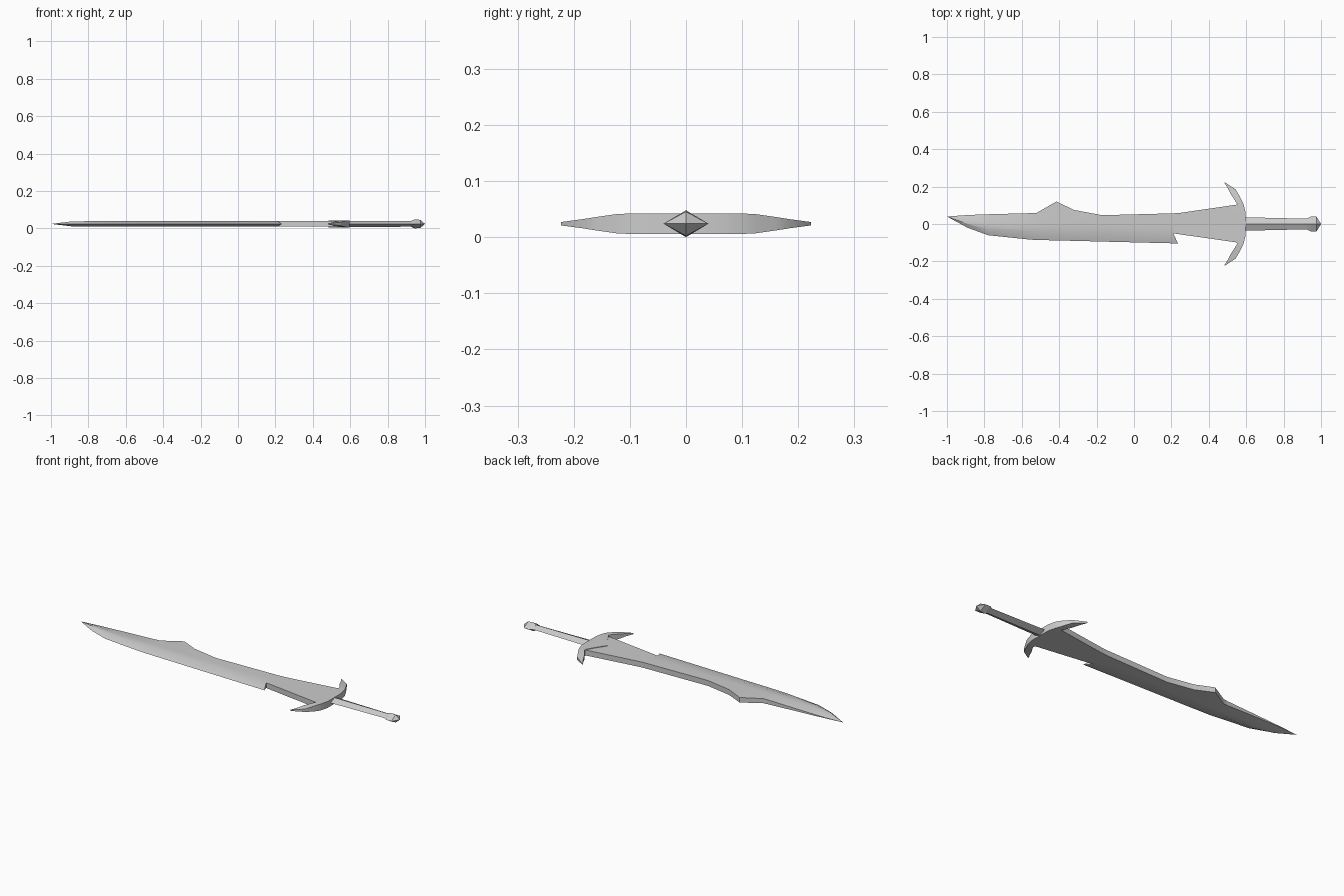
import bpy
import bmesh

cube = bpy.data.objects.get("Cube")
if cube:
    bpy.data.objects.remove(cube, do_unlink=True)

MID_Z = 0.024  # height of the flat symmetry plane

steel = bpy.data.materials.new("grey_steel")
steel.use_nodes = True
steel.diffuse_color = (0.6, 0.6, 0.6, 1)
steel.node_tree.nodes["Principled BSDF"].inputs["Base Color"].default_value = (0.6, 0.6, 0.6, 1)


def loft(name, sections, smooth=False):
    """Skin a list of equal-length closed sections, cap the ends and weld collapsed points."""
    bm = bmesh.new()
    rings = [[bm.verts.new((x, y, z + MID_Z)) for x, y, z in ring] for ring in sections]
    for a, b in zip(rings, rings[1:]):
        for i in range(len(a)):
            j = (i + 1) % len(a)
            bm.faces.new((a[i], a[j], b[j], b[i]))
    bm.faces.new(rings[0])
    bm.faces.new(rings[-1])
    bmesh.ops.remove_doubles(bm, verts=bm.verts, dist=0.0002)
    bmesh.ops.recalc_face_normals(bm, faces=bm.faces)
    mesh = bpy.data.meshes.new(name)
    bm.to_mesh(mesh)
    bm.free()
    mesh.materials.append(steel)
    obj = bpy.data.objects.new(name, mesh)
    bpy.context.collection.objects.link(obj)
    if smooth:
        bpy.ops.object.select_all(action="DESELECT")
        obj.select_set(True)
        bpy.context.view_layer.objects.active = obj
        bpy.ops.object.shade_smooth_by_angle(angle=0.5)
    return obj


def blade_section(x, spine, edge, spine_half, body_half, edge_x=None, square=False):
    """Flat spine, thick body and a ground edge; square sections keep a thick edge."""
    ridge = 0.04 * max(0, (-0.78 - x) / 0.22)
    mid = edge if square else ridge + 0.48 * (edge - ridge)
    edge_half = body_half if square else 0
    top = [
        (x, spine, spine_half),
        (x, ridge, body_half),
        (x, mid, body_half),
        (x if edge_x is None else edge_x, edge, edge_half),
    ]
    return top + [(px, py, -h) for px, py, h in reversed(top)]


# Blade: tip, hump on the back, tooth beside the notch, then square shoulder
T = 0.015
blade = [
    blade_section(-1.0, 0.04, 0.04, 0, 0),
    blade_section(-0.89, 0.048, -0.02, 0.002, 0.013),
    blade_section(-0.78, 0.052, -0.06, 0.005, T),
    blade_section(-0.55, 0.058, -0.084, 0.012, T),
    blade_section(-0.52, 0.06, -0.085, 0.013, T),
    blade_section(-0.415, 0.12, -0.088, 0.014, T),
    blade_section(-0.32, 0.075, -0.09, T, T),
    blade_section(-0.17, 0.047, -0.094, T, T),
    blade_section(0.21, 0.057, -0.104, T, T, edge_x=0.235),
    blade_section(0.21, 0.057, -0.05, T, T, square=True),
    blade_section(0.25, 0.06, -0.056, T, T, square=True),
    blade_section(0.56, 0.105, -0.1, T, T, square=True),
]
loft("blade", blade, smooth=True)

# Guard: pointed in the middle, arms curling toward the blade
arm = [  # distance out, inner x, outer x, half thickness
    (0, 0.485, 0.597, 0.018),
    (0.06, 0.526, 0.597, 0.018),
    (0.105, 0.552, 0.586, 0.018),
    (0.125, 0.54, 0.577, 0.017),
    (0.16, 0.517, 0.558, 0.012),
    (0.185, 0.505, 0.543, 0.008),
    (0.223, 0.482, 0.486, 0.003),
]


def guard_section(y, inner, outer, half):
    return [(inner, y, half), (outer, y, half), (outer, y, -half), (inner, y, -half)]


left = [guard_section(*s) for s in arm]
right = [guard_section(-y, *rest) for y, *rest in reversed(arm[1:])]
loft("guard", right + left, smooth=True)


def diamond(x, half_y, half_z):
    return [(x, half_y, 0), (x, 0, half_z), (x, -half_y, 0), (x, 0, -half_z)]


# Grip and pommel: faceted diamond sections
loft("grip", [diamond(0.585, 0.036, 0.016), diamond(0.94, 0.028, 0.015)])
loft("pommel", [
    diamond(0.925, 0.03, 0.016),
    diamond(0.945, 0.04, MID_Z),
    diamond(0.975, 0.04, MID_Z * 0.9),
    diamond(1.0, 0, 0),
])
